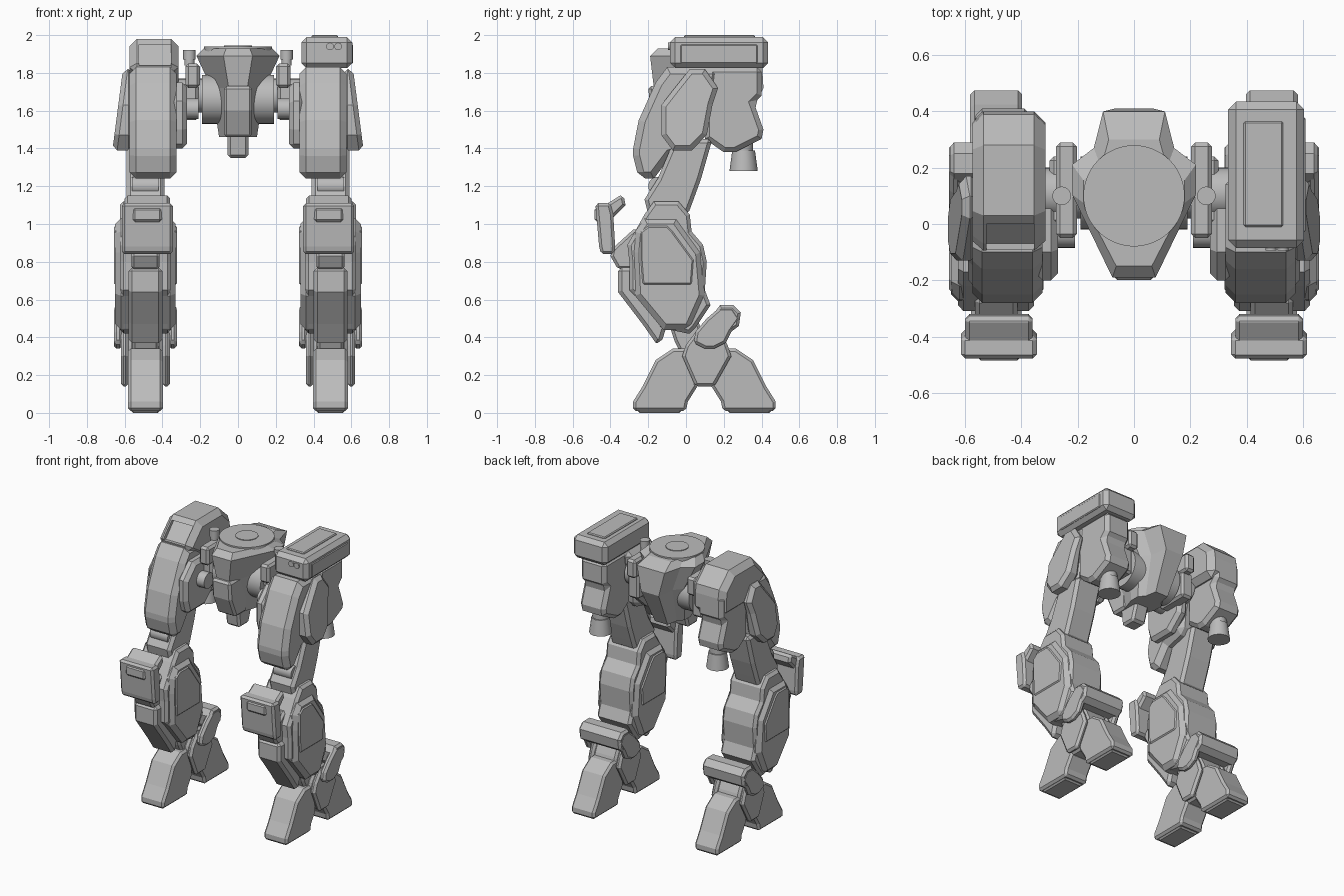
import bpy, bmesh, math
from mathutils import Matrix

cube = bpy.data.objects.get("Cube")
if cube:
    bpy.data.objects.remove(cube, do_unlink=True)

grey = bpy.data.materials.new("plain grey")
grey.use_nodes = True
grey.diffuse_color = (0.5, 0.5, 0.5, 1)
grey.node_tree.nodes["Principled BSDF"].inputs["Base Color"].default_value = grey.diffuse_color

LEG = 0.49  # distance of each leg's middle plane from the centre


def finish(name, bm, bevel=0.0):
    bmesh.ops.recalc_face_normals(bm, faces=bm.faces)
    mesh = bpy.data.meshes.new(name)
    bm.to_mesh(mesh)
    bm.free()
    mesh.materials.append(grey)
    ob = bpy.data.objects.new(name, mesh)
    bpy.context.collection.objects.link(ob)
    if bevel:
        chamfer = ob.modifiers.new("Chamfer", "BEVEL")
        chamfer.width = bevel
        chamfer.segments = 1
        chamfer.limit_method = "ANGLE"
        chamfer.angle_limit = math.radians(60)
    return ob


def loft(name, rings, bevel=0.0):
    """Skin a stack of equal-length rings and cap both ends."""
    bm = bmesh.new()
    rows = [[bm.verts.new(point) for point in ring] for ring in rings]
    for low, high in zip(rows, rows[1:]):
        for i in range(len(low)):
            bm.faces.new((low[i - 1], low[i], high[i], high[i - 1]))
    bm.faces.new(rows[0])
    bm.faces.new(rows[-1])
    return finish(name, bm, bevel)


def slab(name, levels, middle, width, bevel=0.015, lean=0.0):
    """Side silhouette from (height, front, back) levels, given a width.
    Lean draws the outward face in towards the top."""
    outline = [(front, z) for z, front, back in levels]
    outline += [(back, z) for z, front, back in reversed(levels)]
    sign = math.copysign(1, middle)
    base = levels[0][0]
    inner = [(middle - sign * width / 2, y, z) for y, z in outline]
    outer = [(middle + sign * (width / 2 - lean * (z - base)), y, z) for y, z in outline]
    return loft(name, [inner, outer], bevel)


def rod(name, centre, axis, length, radius, tip=None, sides=24):
    turn = {"X": Matrix.Rotation(math.pi / 2, 4, "Y"),
            "Y": Matrix.Rotation(math.pi / 2, 4, "X"),
            "Z": Matrix.Identity(4)}[axis]
    bm = bmesh.new()
    bmesh.ops.create_cone(bm, cap_ends=True, segments=sides, radius1=radius,
                          radius2=radius if tip is None else tip, depth=length,
                          matrix=Matrix.Translation(centre) @ turn)
    ob = finish(name, bm)
    bpy.ops.object.select_all(action="DESELECT")
    ob.select_set(True)
    bpy.context.view_layer.objects.active = ob
    bpy.ops.object.shade_smooth_by_angle(angle=math.radians(35))
    return ob


def pelvis_ring(z, half_width, front, back):
    """Ten-sided plan: narrow nose, wide hips, stepped-in rump."""
    plan = [(0.35, 0), (1, 0.5), (1, 0.68), (0.65, 0.78), (0.5, 1)]
    half = [(half_width * u, front + (back - front) * v, z) for u, v in plan]
    return half + [(-x, y, h) for x, y, h in reversed(half)]


# Pelvis
loft("pelvis_body", [pelvis_ring(1.46, 0.1, -0.1, 0.28),
                     pelvis_ring(1.72, 0.14, -0.17, 0.41),
                     pelvis_ring(1.89, 0.22, -0.19, 0.4),
                     pelvis_ring(1.93, 0.18, -0.15, 0.3)])
slab("pelvis_front_keel", [(1.46, -0.13, 0), (1.6, -0.19, 0), (1.73, -0.2, 0)], 0, 0.15)
slab("pelvis_tail", [(1.35, -0.06, 0.05), (1.5, -0.08, 0.1)], 0, 0.11)
rod("turret_ring", (0, 0.1, 1.9), "Z", 0.08, 0.18, sides=48)
rod("turret_hub", (0, 0.1, 1.94), "Z", 0.01, 0.075)
rod("hip_drum", (0, 0.11, 1.66), "X", 0.38, 0.13, sides=32)

# Silhouettes shared by both legs, as (height, front, back) from the ground up
TOE = [(0.01, -0.28, 0), (0.06, -0.28, 0.01), (0.14, -0.23, 0.06), (0.28, -0.16, 0.04), (0.34, -0.07, 0)]
HEEL = [(z, 0.195 - back, 0.195 - front) for z, front, back in TOE]
ANKLE = [(0.14, 0.05, 0.15), (0.3, -0.02, 0.24), (0.36, 0, 0.22), (0.44, 0.06, 0.18)]
ANKLE_NECK = [(0.3, -0.02, 0.1), (0.38, -0.06, 0.1), (0.5, -0.1, 0.06)]
ANKLE_ARM = [(0.34, 0.1, 0.15), (0.37, 0.04, 0.21), (0.43, 0.05, 0.24), (0.5, 0.11, 0.29), (0.56, 0.18, 0.25)]
ANKLE_BAR = [(0.43, 0.18, 0.24), (0.46, 0.16, 0.28), (0.53, 0.15, 0.29), (0.57, 0.18, 0.25)]
SHIN = [(0.42, 0.01, 0.02), (0.45, -0.13, 0.05), (0.57, -0.22, 0.13), (0.65, -0.3, 0.1), (0.8, -0.3, 0.11),
        (0.89, -0.31, 0.09), (0.96, -0.27, 0.03), (1.05, -0.22, 0.02), (1.12, -0.17, -0.04)]
SHIN_ARMOUR = [(0.44, -0.12, 0.02), (0.62, -0.27, 0.1), (0.85, -0.28, 0.08), (0.96, -0.27, 0), (1.03, -0.22, -0.05)]
SHIN_PANEL = [(0.68, -0.23, 0.03), (0.81, -0.24, 0.04), (0.96, -0.24, -0.07), (0.99, -0.2, -0.1)]
SHIN_GUARD = [(0.37, -0.16, -0.13), (0.47, -0.23, -0.1), (0.64, -0.36, -0.2), (0.77, -0.36, -0.2)]
GUARD_BRACKET = [(0.76, -0.36, -0.25), (0.83, -0.4, -0.25), (0.87, -0.39, -0.25), (0.97, -0.28, -0.25)]
KNEE_PAD = [(0.84, -0.45, -0.38), (0.88, -0.46, -0.375), (1.05, -0.475, -0.385), (1.11, -0.48, -0.4)]
KNEE_HOOK = [(1.03, -0.44, -0.39), (1.1, -0.43, -0.32), (1.15, -0.35, -0.33)]
STRUT = [(1.05, -0.2, 0.01), (1.13, -0.22, 0.04), (1.24, -0.15, 0.08), (1.45, -0.06, 0.14)]
THIGH = [(1.24, -0.25, -0.17), (1.36, -0.28, -0.08), (1.4, -0.28, 0.08),
         (1.55, -0.25, 0.1), (1.75, -0.16, 0.17), (1.83, -0.1, 0.18)]
THIGH_POD = [(1.39, -0.07, 0.03), (1.47, -0.13, 0.11), (1.63, -0.13, 0.14), (1.72, -0.06, 0.17), (1.82, 0.02, 0.1)]
INNER_POD = [(1.4, -0.17, 0.02), (1.5, -0.2, 0.13), (1.65, -0.2, 0.14), (1.75, -0.1, 0.1)]
REAR_BLOCK = [(1.38, 0.2, 0.26), (1.45, 0.1, 0.4), (1.5, 0.1, 0.41), (1.64, 0.1, 0.36), (1.68, 0.1, 0.4), (1.83, 0.12, 0.4)]
COWL = [(1.68, 0.1, 0.4), (1.82, -0.12, 0.4), (1.88, -0.07, 0.39), (1.98, 0.03, 0.28)]


def build_leg(side, sign):
    def part(name, levels, width, bevel=0.015, middle=LEG, lean=0.0):
        slab(f"{side}_{name}", levels, sign * middle, width, bevel, lean)

    def box(name, front, back, bottom, top, width, middle=LEG):
        part(name, [(bottom, front, back), (top, front, back)], width, middle=middle)

    def pipe(name, x, y, z, *shape):
        rod(f"{side}_{name}", (sign * x, y, z), *shape)

    # Feet and ankle
    part("front_toe", TOE, 0.185)
    part("rear_toe", HEEL, 0.185)
    box("front_sole", -0.26, -0.02, 0, 0.05, 0.16)
    box("rear_sole", 0.215, 0.455, 0, 0.05, 0.16)
    part("ankle_core", ANKLE, 0.18)
    part("ankle_neck", ANKLE_NECK, 0.14)
    for place, way in (("inner", -1), ("outer", 1)):
        part(f"{place}_ankle_plate", ANKLE, 0.04, middle=LEG + way * 0.11)
        part(f"{place}_ankle_arm", ANKLE_ARM, 0.045, middle=LEG + way * 0.145)
    part("ankle_bar", ANKLE_BAR, 0.33)

    # Shin with raised side armour and a front guard
    part("shin_core", SHIN, 0.27, bevel=0.03)
    part("shin_armour", SHIN_ARMOUR, 0.32, bevel=0.03)
    part("shin_panels", SHIN_PANEL, 0.335, bevel=0.008)
    part("shin_guard", SHIN_GUARD, 0.18, bevel=0.02)
    part("guard_bracket", GUARD_BRACKET, 0.15)

    # Knee
    part("knee_pad", KNEE_PAD, 0.27, middle=0.48)
    part("knee_hook", KNEE_HOOK, 0.24, middle=0.48)
    box("knee_plate", -0.485, -0.45, 1.01, 1.09, 0.16, middle=0.48)
    pipe("knee_axle", LEG, -0.15, 1.2, "X", 0.14, 0.05)

    # Thigh
    part("thigh_strut", STRUT, 0.2, bevel=0.02)
    part("thigh_armour", THIGH, 0.25, bevel=0.035, middle=0.45)
    part("outer_thigh_pod", THIGH_POD, 0.11, bevel=0.025, middle=0.61, lean=0.13)
    part("inner_thigh_pod", INNER_POD, 0.08, bevel=0.025, middle=0.31)
    part("rear_thigh_block", REAR_BLOCK, 0.2, bevel=0.025, middle=0.465)
    pipe("thruster_neck", 0.465, 0.3, 1.41, "Z", 0.1, 0.055)
    pipe("thruster_nozzle", 0.465, 0.305, 1.335, "Z", 0.11, 0.075, 0.06, 12)

    # Hip joint
    pipe("hip_axle", 0.25, 0.11, 1.68, "X", 0.2, 0.09)
    box("hip_bracket", -0.05, 0.29, 1.72, 1.85, 0.075, middle=0.24)
    box("hip_housing", 0, 0.24, 1.55, 1.74, 0.09, middle=0.255)
    pipe("hip_pin", 0.27, -0.03, 1.61, "X", 0.12, 0.055)
    pipe("hip_stub", 0.257, 0.1, 1.87, "Z", 0.06, 0.027)
    pipe("hip_stub_cap", 0.257, 0.1, 1.895, "Z", 0.05, 0.033)


build_leg("left", 1)
build_leg("right", -1)

# Right shoulder cowl with an intake cut into its front slope
cowl = slab("right_thigh_cowl", COWL, -0.445, 0.26, 0.04)
cutter = slab("intake_cutter", [(1.84, -0.2, -0.07), (1.95, -0.2, 0.03)], -0.44, 0.17, 0)
cutter.hide_render = True
cutter.hide_set(True)
intake = cowl.modifiers.new("Intake", "BOOLEAN")
intake.operation = "DIFFERENCE"
intake.solver = "EXACT"
intake.object = cutter

# Left shoulder launcher
slab("launcher_box", [(1.825, -0.085, 0.435), (1.99, -0.085, 0.435)], 0.47, 0.27, 0.028)
slab("launcher_top_panel", [(1.98, -0.01, 0.365), (2, -0.01, 0.365)], 0.46, 0.14, 0.006)
slab("launcher_side_panel", [(1.85, -0.03, 0.38), (1.95, -0.03, 0.38)], 0.595, 0.03, 0.006)
for x in (0.487, 0.53):
    rod("launcher_port", (x, -0.08, 1.94), "Y", 0.03, 0.02)
